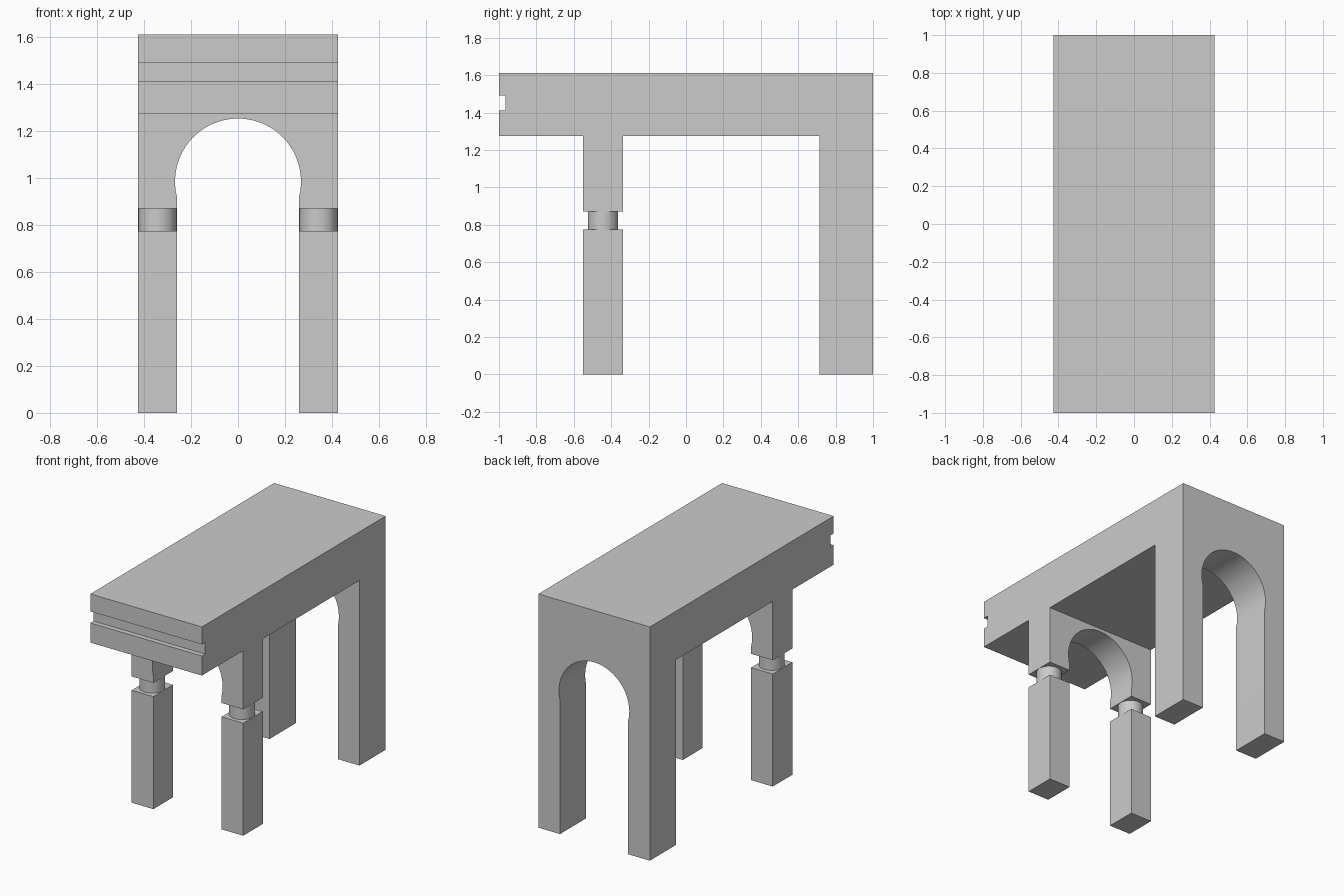
import bpy, bmesh, math

if "Cube" in bpy.data.objects:
    bpy.data.objects.remove(bpy.data.objects["Cube"])

HALF_W, INNER = 0.425, 0.26           # half width, inner leg edge
ARCH_Z, ARCH_R = 0.985, 0.268         # horseshoe arch centre and radius
DECK_Z = 1.275                        # underside of deck


def finish(name, bm):
    bmesh.ops.recalc_face_normals(bm, faces=bm.faces)
    mesh = bpy.data.meshes.new(name)
    bm.to_mesh(mesh)
    bm.free()
    obj = bpy.data.objects.new(name, mesh)
    bpy.context.collection.objects.link(obj)
    bpy.ops.object.select_all(action='DESELECT')
    obj.select_set(True)
    bpy.context.view_layer.objects.active = obj
    bpy.ops.object.shade_smooth_by_angle(angle=math.radians(30))
    return obj


def prism(name, points, offset):
    """Extrude a closed outline of 3D points along offset."""
    bm = bmesh.new()
    face = bm.faces.new([bm.verts.new(p) for p in points])
    top = bmesh.ops.extrude_face_region(bm, geom=[face], use_keep_orig=True)
    verts = [v for v in top['geom'] if isinstance(v, bmesh.types.BMVert)]
    bmesh.ops.translate(bm, verts=verts, vec=offset)
    return finish(name, bm)


def arch(name, y0, y1, foot_z, segments=40):
    """Wall with a horseshoe opening, standing on two feet at foot_z."""
    a0 = -math.asin(math.sqrt(ARCH_R ** 2 - INNER ** 2) / ARCH_R)
    curve = []
    for i in range(segments + 1):
        a = a0 + (math.pi - 2 * a0) * i / segments
        curve.append((ARCH_R * math.cos(a), ARCH_Z + ARCH_R * math.sin(a)))
    outline = ([(HALF_W, DECK_Z), (HALF_W, foot_z), (INNER, foot_z)] + curve
               + [(-INNER, foot_z), (-HALF_W, foot_z), (-HALF_W, DECK_Z)])
    return prism(name, [(x, y0, z) for x, z in outline], (0, y1 - y0, 0))


# Deck: long slab with a groove across the front
deck_profile = [(-1, DECK_Z), (1, DECK_Z), (1, 1.61), (-1, 1.61),
                (-1, 1.49), (-0.965, 1.49), (-0.965, 1.41), (-1, 1.41)]
prism("deck", [(-HALF_W, y, z) for y, z in deck_profile], (2 * HALF_W, 0, 0))

# Arched walls: back one reaches the ground, front one sits on columns
arch("back_arch", 0.715, 1.0, 0.0)
arch("front_arch", -0.55, -0.337, 0.87)

# Front columns: square leg with a round neck
for side, label in ((-1, "left"), (1, "right")):
    x0, x1 = side * INNER, side * HALF_W
    prism(f"front_leg_{label}",
          [(x0, -0.55, 0), (x1, -0.55, 0), (x1, -0.337, 0), (x0, -0.337, 0)],
          (0, 0, 0.775))
    cx, cy, r = (x0 + x1) / 2, -0.444, 0.081
    ring = [(cx + r * math.cos(t), cy + r * math.sin(t), 0.775)
            for t in (2 * math.pi * i / 40 for i in range(40))]
    prism(f"front_leg_neck_{label}", ring, (0, 0, 0.095))
